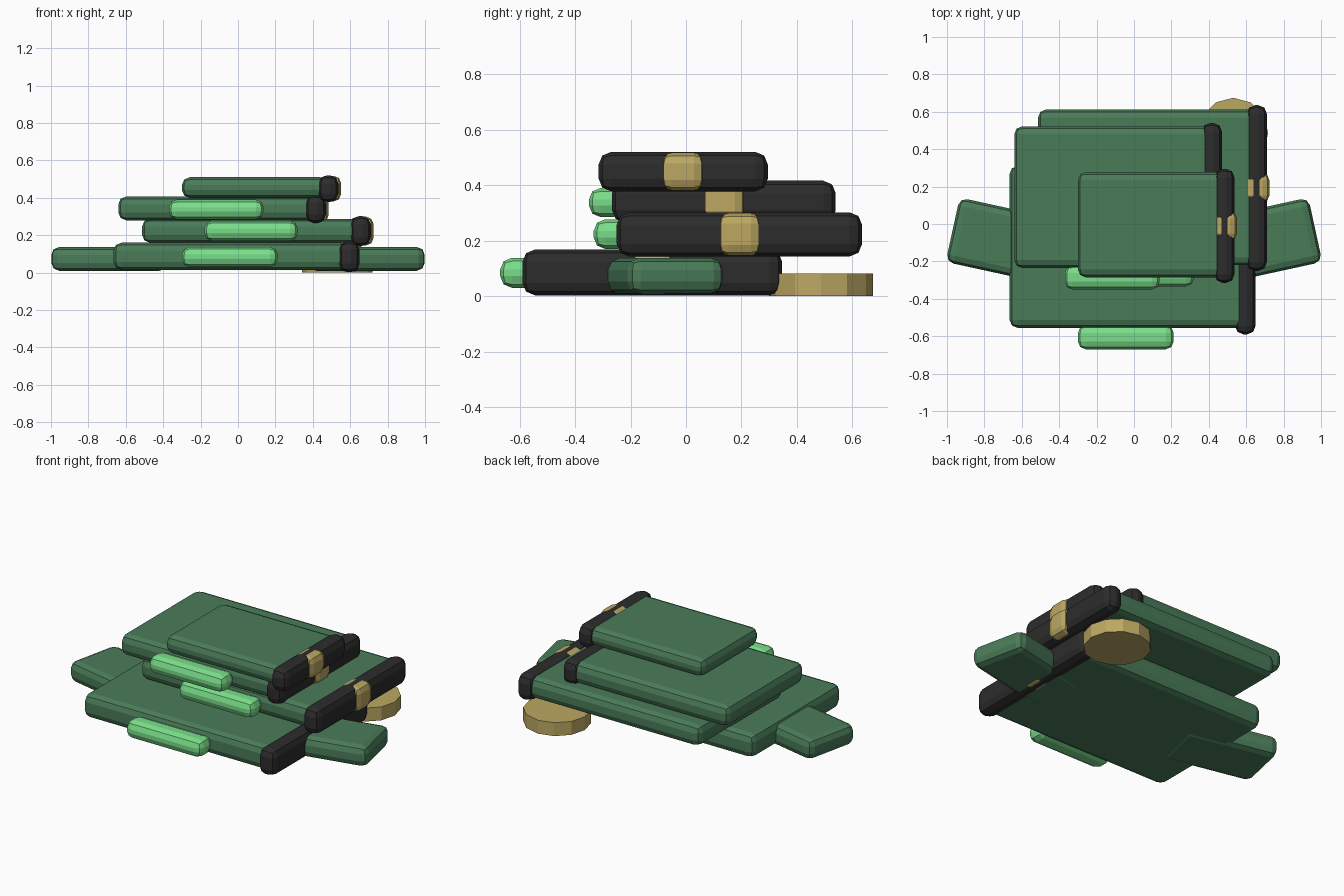
import bpy, math

if "Cube" in bpy.data.objects:
    bpy.data.objects.remove(bpy.data.objects["Cube"])


def material(name, rgb):
    m = bpy.data.materials.new(name)
    lin = [((c / 255 + 0.055) / 1.055) ** 2.4 for c in rgb]
    m.diffuse_color = (*lin, 1)
    m.use_nodes = True
    m.node_tree.nodes["Principled BSDF"].inputs["Base Color"].default_value = m.diffuse_color
    return m


GREEN = material("dark green", (74, 124, 89))
MINT = material("light green", (122, 222, 138))
BLACK = material("charcoal", (44, 44, 44))
GOLD = material("gold", (188, 168, 98))


def block(name, mat, x, y, z, bevel, turn=0):
    """Bevelled box from (min, max) ranges, optionally turned about z."""
    bpy.ops.mesh.primitive_cube_add(
        size=1, location=[sum(r) / 2 for r in (x, y, z)])
    ob = bpy.context.object
    ob.name = name
    ob.scale = [r[1] - r[0] for r in (x, y, z)]
    bpy.ops.object.transform_apply(location=False, rotation=False, scale=True)
    ob.rotation_euler.z = turn
    mod = ob.modifiers.new("bevel", 'BEVEL')
    mod.width = bevel
    mod.segments = 2
    ob.data.materials.append(mat)
    return ob


# Four stacked layers: slab, end bar, clip on the bar, strip on the front
layers = [
    # slab x, y, z; bar x, y, z; clip y; strip x, y, z
    ((-.665, .60), (-.555, .31), (.015, .16),
     (.54, .65), (-.59, .347), (.003, .168), (-.197, -.045),
     (-.30, .212), (-.67, -.54), (.03, .138)),
    ((-.513, .655), (-.22, .612), (.16, .288),
     (.602, .71), (-.25, .635), (.143, .302), (.115, .272),
     (-.18, .32), (-.333, -.205), (.17, .277)),
    ((-.64, .415), (-.235, .522), (.28, .407),
     (.362, .47), (-.267, .54), (.265, .416), (.06, .215),
     (-.37, .137), (-.35, -.22), (.285, .39)),
    ((-.30, .48), (-.285, .278), (.40, .51),
     (.43, .537), (-.315, .295), (.378, .52), (-.09, .067),
     None, None, None),
]
for i, (sx, sy, sz, bx, by, bz, cy, tx, ty, tz) in enumerate(layers, 1):
    block(f"slab_{i}", GREEN, sx, sy, sz, .042)
    block(f"end_bar_{i}", BLACK, bx, by, bz, .045)
    block(f"clip_{i}", GOLD, (bx[0] - .004, bx[1] + .014), cy,
          (bz[0] + .003, bz[1] - .003), .038)
    if tx:
        block(f"front_strip_{i}", MINT, tx, ty, tz, .042)

# Angled side wings under the bottom slab
for side, s in (("left", -1), ("right", 1)):
    wing = block(f"{side}_wing", GREEN, (-.288, .288), (-.176, .176),
                 (.01, .137), .042, -s * math.radians(-12.3))
    wing.location.x = s * .688
    wing.location.y = -.092

# Low round disc at the back right corner
bpy.ops.mesh.primitive_cylinder_add(vertices=12, radius=.188, depth=.082,
                                    location=(.53, .487, .041))
disc = bpy.context.object
disc.name = "disc"
disc.data.materials.append(GOLD)
